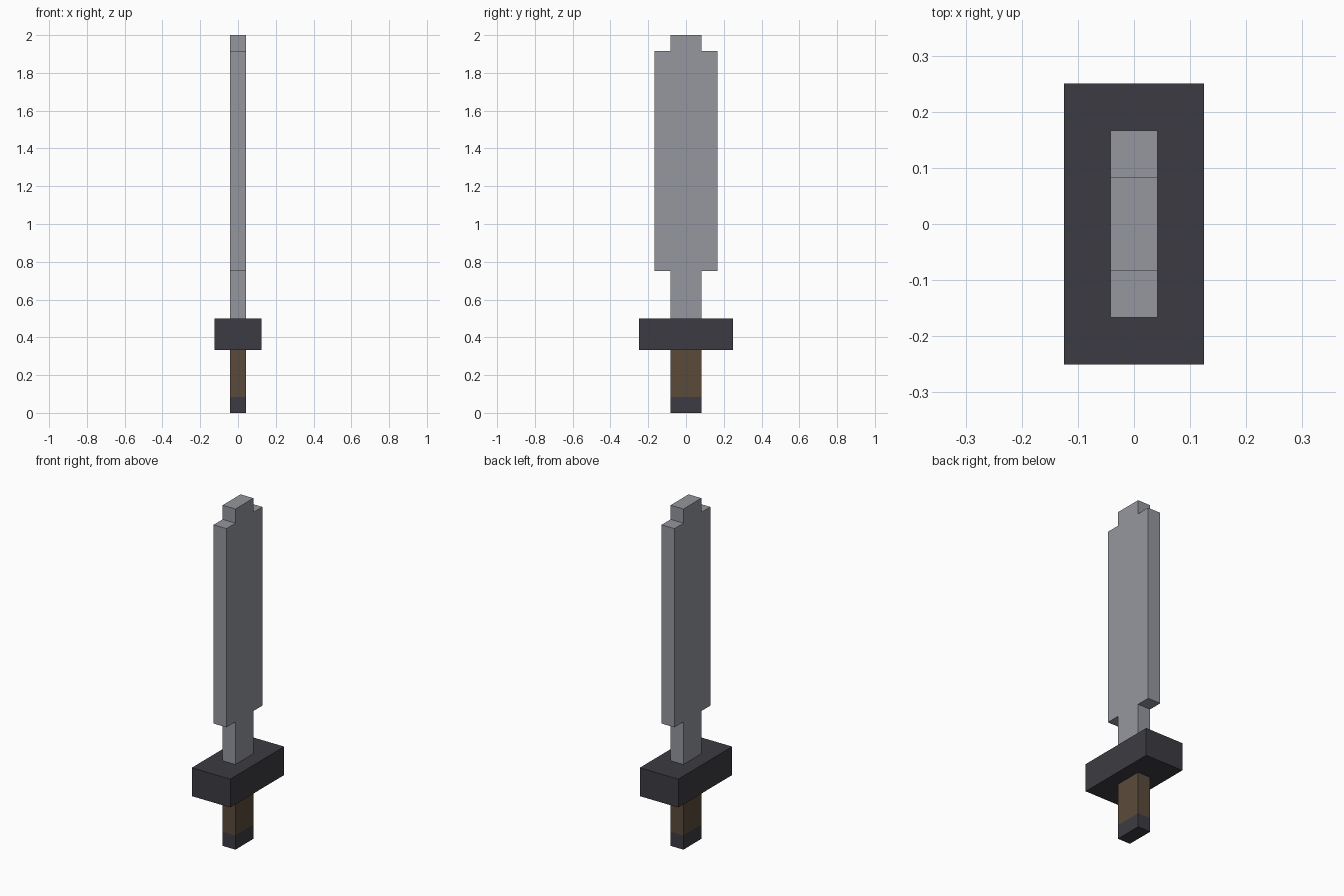
import bpy
import bmesh

cube = bpy.data.objects.get("Cube")
if cube:
    bpy.data.objects.remove(cube, do_unlink=True)

U = 1 / 12  # modelling unit: the sword is 24 units tall


def material(name, color):
    mat = bpy.data.materials.new(name)
    mat.use_nodes = True
    mat.diffuse_color = (*color, 1)
    mat.node_tree.nodes["Principled BSDF"].inputs["Base Color"].default_value = (*color, 1)
    return mat


steel = material("grey steel", (0.30, 0.31, 0.345))
iron = material("dark iron", (0.046, 0.044, 0.054))
leather = material("brown leather", (0.105, 0.07, 0.043))


def extrude_profile(name, half, thickness, mat):
    """Mirror a half outline of (y, z) units and extrude it along x."""
    outline = half + [(-y, z) for y, z in reversed(half)]
    bm = bmesh.new()
    face = bm.faces.new([bm.verts.new((-thickness * U / 2, y * U, z * U)) for y, z in outline])
    new = bmesh.ops.extrude_face_region(bm, geom=[face])["geom"]
    verts = [v for v in new if isinstance(v, bmesh.types.BMVert)]
    bmesh.ops.translate(bm, verts=verts, vec=(thickness * U, 0, 0))
    bmesh.ops.recalc_face_normals(bm, faces=bm.faces)
    mesh = bpy.data.meshes.new(name)
    bm.to_mesh(mesh)
    bm.free()
    mesh.materials.append(mat)
    obj = bpy.data.objects.new(name, mesh)
    bpy.context.collection.objects.link(obj)
    return obj


def block(name, half_width, bottom, top, thickness, mat):
    return extrude_profile(name, [(half_width, bottom), (half_width, top)], thickness, mat)


# Handle, from the bottom up
block("pommel", 1, 0, 1, 1, iron)
block("grip", 1, 1, 4, 1, leather)
block("guard", 3, 4, 6, 3, iron)

# Stepped blade: narrow neck, broad body, narrow tip
extrude_profile("blade", [(1, 6), (1, 9), (2, 9), (2, 23), (1, 23), (1, 24)], 1, steel)
